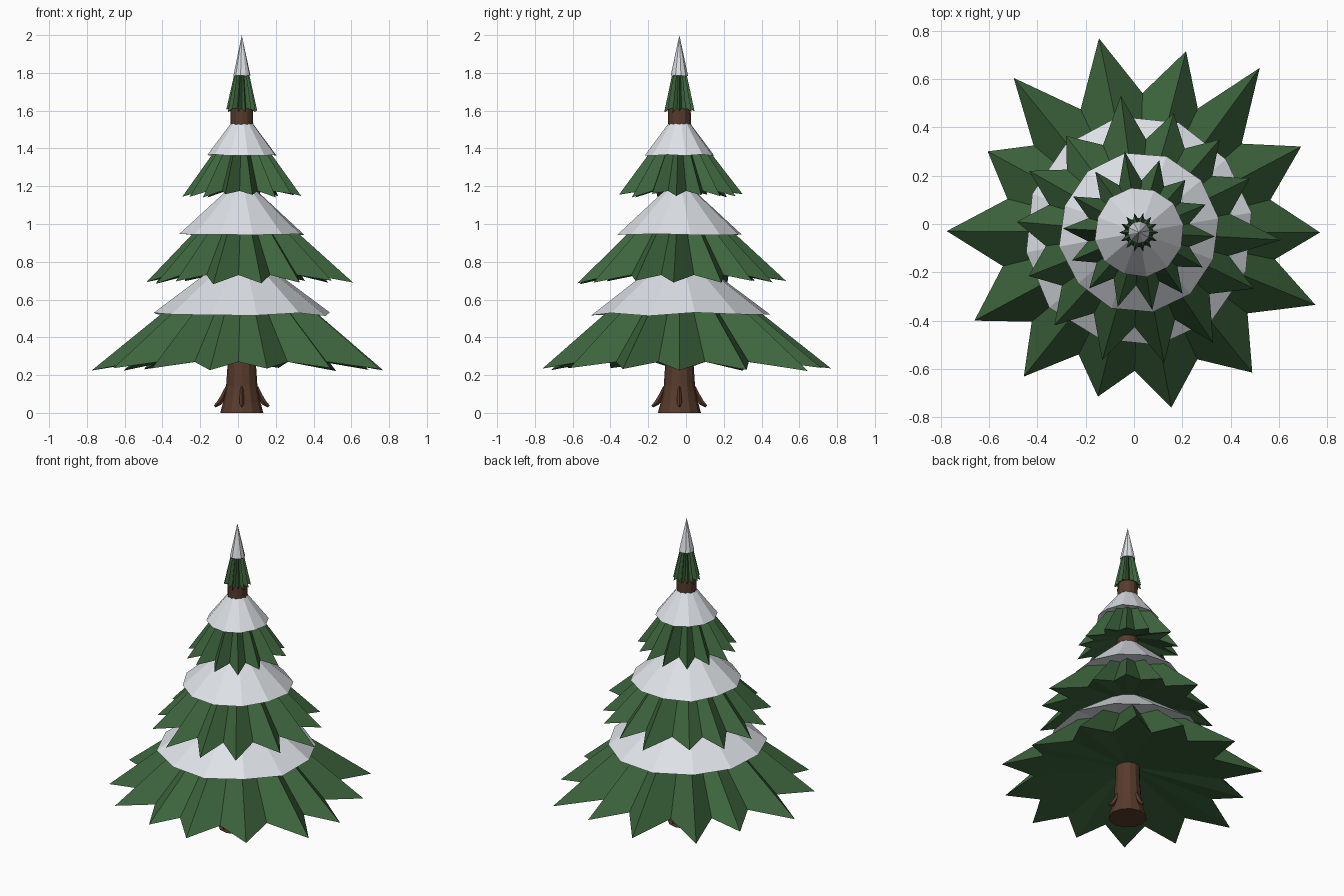
import bpy, bmesh, math, random
from mathutils import Vector

if "Cube" in bpy.data.objects:
    bpy.data.objects.remove(bpy.data.objects["Cube"])

random.seed(4)
CX, CY = 0.02, -0.035      # trunk axis


def material(name, rgb):
    m = bpy.data.materials.new(name)
    m.diffuse_color = (*rgb, 1)
    m.use_nodes = True
    m.node_tree.nodes["Principled BSDF"].inputs["Base Color"].default_value = m.diffuse_color
    return m


GREEN = material("needle green", (0.047, 0.130, 0.047))
SNOW = material("snow white", (0.74, 0.77, 0.81))
BARK = material("bark brown", (0.095, 0.043, 0.024))


def polar(r, deg, z):
    a = math.radians(deg)
    return Vector((CX + r * math.cos(a), CY + r * math.sin(a), z))


def finish(name, bm, mat):
    bmesh.ops.recalc_face_normals(bm, faces=bm.faces)
    mesh = bpy.data.meshes.new(name)
    bm.to_mesh(mesh)
    bm.free()
    mesh.materials.append(mat)
    ob = bpy.data.objects.new(name, mesh)
    bpy.context.collection.objects.link(ob)
    return ob


def fan(name, apex_z, under_z, rim, mat):
    """Cone over a rim, closed below by a shallow hollow."""
    bm = bmesh.new()
    apex = bm.verts.new((CX, CY, apex_z))
    under = bm.verts.new((CX, CY, under_z))
    ring = [bm.verts.new(p) for p in rim]
    for i, v in enumerate(ring):
        w = ring[(i + 1) % len(ring)]
        bm.faces.new((apex, v, w))
        bm.faces.new((under, w, v))
    return finish(name, bm, mat)


def branch_tier(name, apex_z, under_z, tips, angles, tip_z, valley_r, valley_z):
    """Pleated skirt: long ridges alternate with short, deep folds."""
    rim = []
    for i, (r, a) in enumerate(zip(tips, angles)):
        nxt = angles[(i + 1) % len(angles)]
        mid = a + ((nxt - a) % 360) / 2
        rim.append(polar(r, a, tip_z + random.uniform(-.01, .01)))
        rim.append(polar(valley_r * random.uniform(.98, 1.02), mid, valley_z))
    fan(name, apex_z, under_z, rim, GREEN)


def snow_cap(name, apex_z, under_z, r, z, sides=12):
    rim = [polar(r * random.uniform(.98, 1.02), 10 + i * 360 / sides,
                 z + random.uniform(-.02, .02) * r) for i in range(sides)]
    fan(name, apex_z, under_z, rim, SNOW)


# Branch skirts, bottom to top
EVEN = [i * 360 / 14 for i in range(14)]
branch_tier("bottom_branches", .87, .355,
            [.75, .76, .845, .775, .82, .823, .71, .795, .772, .763, .70, .737, .746, .79],
            [0, 27.9, 53.7, 75.4, 101.6, 129, 151.8, 179.6, 208.2, 231.4, 256, 280.5, 309, 337.7],
            .23, .57, .27)
branch_tier("middle_branches", 1.22, .80,
            [.59, .51, .51, .515, .57, .50, .52, .507, .49, .52, .55, .55, .55, .53],
            [-3, 26, 49, 73.7, 97.5, 127, 150.7, 175, 201.6, 227.7, 254, 281, 304, 334],
            .69, .39, .73)
branch_tier("upper_branches", 1.59, 1.25,
            [.315, .30, .29, .31, .34, .31, .31, .315, .30, .31, .32, .325, .31, .30],
            [a - 3 for a in EVEN], 1.15, .215, 1.175)
branch_tier("top_branches", 1.97, 1.635, [.082] * 14, EVEN, 1.6, .053, 1.615)

# Snow lying on each skirt
snow_cap("bottom_snow", .88, .60, .478, .522)
snow_cap("middle_snow", 1.25, 1.0, .330, .942)
snow_cap("upper_snow", 1.61, 1.41, .184, 1.365)
snow_cap("top_snow", 2.0, 1.80, .046, 1.785, 10)

# Trunk: flared foot, slim stem
bm = bmesh.new()
SIDES = 12
rings = [[bm.verts.new(polar(r, i * 360 / SIDES, z)) for i in range(SIDES)]
         for r, z in [(.114, 0), (.098, .06), (.083, .14), (.075, .26), (.066, 1.0),
                      (.060, 1.605), (.045, 1.63)]]
for lo, hi in zip(rings, rings[1:]):
    for i in range(SIDES):
        j = (i + 1) % SIDES
        bm.faces.new((lo[i], lo[j], hi[j], hi[i]))
bm.faces.new(rings[0])
bm.faces.new(rings[-1])
finish("trunk", bm, BARK)

# Small roots hooking out of the foot
for k in range(4):
    a = k * 90
    bm = bmesh.new()
    side = Vector((-math.sin(math.radians(a)), math.cos(math.radians(a)), 0))
    rows = []
    for r, z, w, t in [(.080, .135, .007, .006), (.098, .085, .012, .011),
                       (.118, .054, .013, .010), (.143, .034, .007, .005)]:
        c = polar(r, a, z)
        out = polar(r + t, a, z + t) - c
        rows.append([bm.verts.new(p) for p in (c + out, c + side * w, c - out, c - side * w)])
    for p, q in zip(rows, rows[1:]):
        for i in range(4):
            j = (i + 1) % 4
            bm.faces.new((p[i], p[j], q[j], q[i]))
    bm.faces.new(rows[0])
    bm.faces.new(rows[-1])
    finish(f"root_{k + 1}", bm, BARK)
